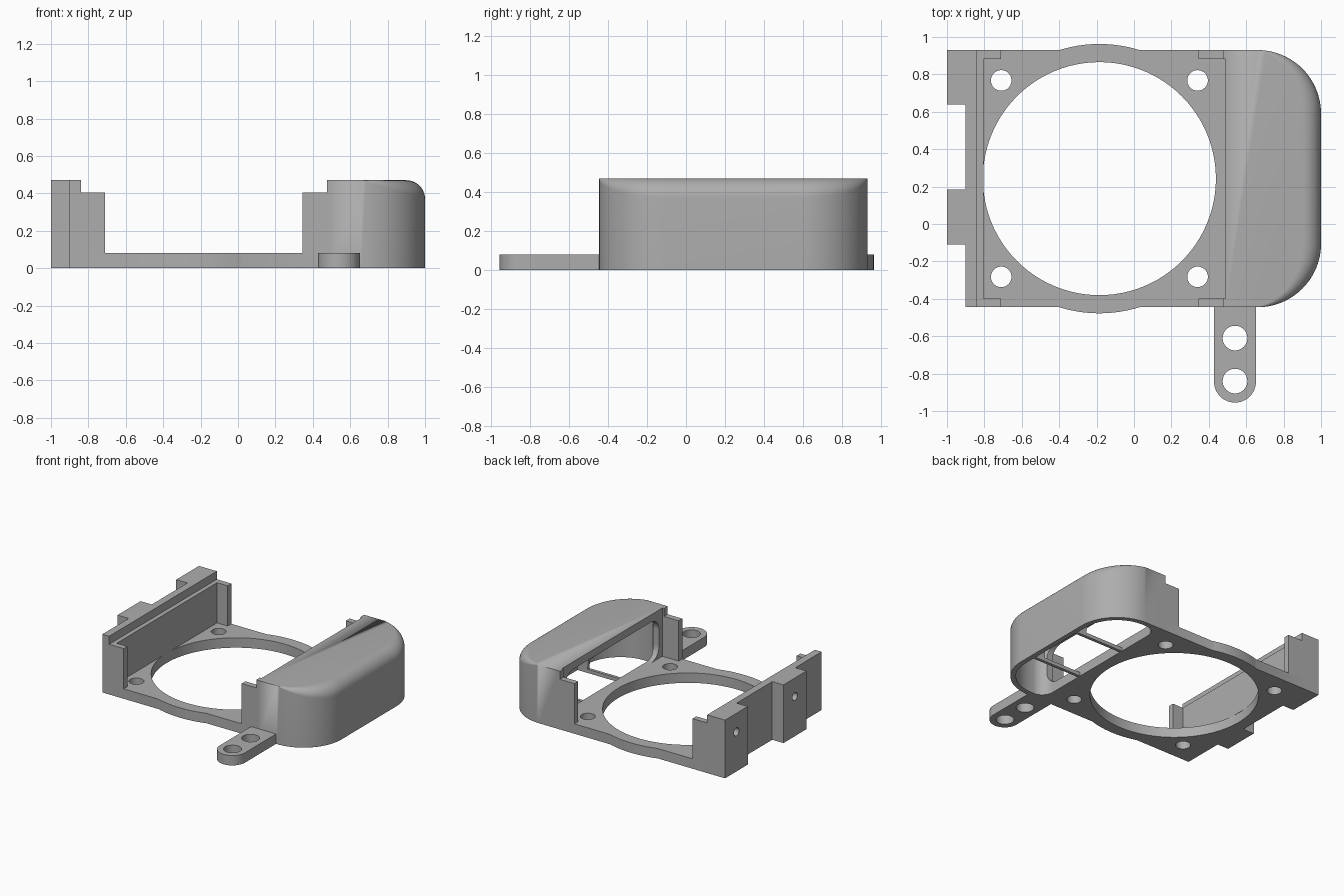
import bpy, bmesh
from math import sin, cos, pi, radians, asin
from mathutils import Vector

cube = bpy.data.objects.get("Cube")
if cube:
    bpy.data.objects.remove(cube, do_unlink=True)

grey = bpy.data.materials.new("plain grey")
grey.use_nodes = True
COLOUR = (0.42, 0.42, 0.42, 1)
grey.diffuse_color = COLOUR
grey.node_tree.nodes["Principled BSDF"].inputs["Base Color"].default_value = COLOUR

FRONT, BACK, TOP, PLATE, STEP = -0.445, 0.93, 0.47, 0.08, 0.405
FAN_X, FAN_Y = -0.185, 0.2425
LIP = 0.047


def to_object(name, bm):
    bmesh.ops.remove_doubles(bm, verts=bm.verts, dist=1e-5)
    bmesh.ops.recalc_face_normals(bm, faces=bm.faces)
    mesh = bpy.data.meshes.new(name)
    bm.to_mesh(mesh)
    bm.free()
    mesh.materials.append(grey)
    obj = bpy.data.objects.new(name, mesh)
    bpy.context.collection.objects.link(obj)
    return obj


def prism(name, outline, low, high, axis="z"):
    """Extrude a closed 2D outline along an axis."""
    place = {"z": lambda a, b, c: (a, b, c),
             "y": lambda a, b, c: (a, c, b),
             "x": lambda a, b, c: (c, a, b)}[axis]
    bm = bmesh.new()
    face = bm.faces.new([bm.verts.new(place(a, b, low)) for a, b in outline])
    new = bmesh.ops.extrude_face_region(bm, geom=[face])["geom"]
    shift = Vector(place(0, 0, high - low))
    bmesh.ops.translate(bm, vec=shift,
                        verts=[v for v in new if isinstance(v, bmesh.types.BMVert)])
    return to_object(name, bm)


def arc(cx, cy, r, start, end, steps=16):
    """Points on an arc, angles in degrees."""
    angles = [radians(start + (end - start) * i / steps) for i in range(steps + 1)]
    return [(cx + r * cos(a), cy + r * sin(a)) for a in angles]


def disc(cx, cy, r, steps=40):
    return arc(cx, cy, r, 0, 360, steps)[:-1]


def rect(x0, x1, y0, y1):
    return [(x0, y0), (x1, y0), (x1, y1), (x0, y1)]


def rounded(x0, x1, y0, y1, left, right):
    """Rectangle with separate corner radii at its low and high first axis."""
    return (arc(x1 - right, y0 + right, right, -90, 0)
            + arc(x1 - right, y1 - right, right, 0, 90)
            + arc(x0 + left, y1 - left, left, 90, 180)
            + arc(x0 + left, y0 + left, left, 180, 270))


def cut(obj, *cutters):
    for cutter in cutters:
        cutter.hide_render = True
        mod = obj.modifiers.new("cut", "BOOLEAN")
        mod.operation, mod.solver, mod.object = "DIFFERENCE", "EXACT", cutter
        bpy.context.view_layer.objects.active = obj
        bpy.ops.object.modifier_apply(modifier=mod.name)
        bpy.data.objects.remove(cutter, do_unlink=True)


def smooth(obj):
    bpy.ops.object.select_all(action="DESELECT")
    obj.select_set(True)
    bpy.context.view_layer.objects.active = obj
    bpy.ops.object.shade_smooth_by_angle(angle=radians(30))


# Base plate with bulged edges, large round opening and four corner holes
BULGE = 0.72
half = 90 - asin((BACK - FAN_Y) / BULGE) * 180 / pi
outline = ([(-0.9, FRONT)] + arc(FAN_X, FAN_Y, BULGE, 270 - half, 270 + half)
           + [(0.49, FRONT), (0.49, BACK)]
           + arc(FAN_X, FAN_Y, BULGE, 90 - half, 90 + half) + [(-0.9, BACK)])
plate = prism("base_plate", outline, 0, PLATE)
cut(plate, prism("cutter", disc(FAN_X, FAN_Y, 0.623, 96), -1, 1))
for sx in (-1, 1):
    for sy in (-1, 1):
        hole = disc(FAN_X + sx * 0.525, FAN_Y + sy * 0.525, 0.055)
        cut(plate, prism("cutter", hole, -1, 1))
smooth(plate)

# Stepped side wall
prism("side_wall", [(-0.9, PLATE), (-0.805, PLATE), (-0.805, STEP), (-0.84, STEP),
                    (-0.84, TOP), (-0.9, TOP)], FRONT, BACK, "y")

# Corner returns at both ends of the wall and of the hood
for side, y0, y1 in (("front", FRONT, FRONT + LIP), ("back", BACK - LIP, BACK)):
    prism(side + "_wall_return", rect(-0.805, -0.71, PLATE, STEP), y0, y1, "y")
    prism(side + "_hood_return",
          [(0.345, PLATE), (0.49, PLATE), (0.49, TOP), (0.475, TOP),
           (0.475, STEP), (0.345, STEP)], y0, y1, "y")

# Mounting blocks with screw holes
for name, y0, y1 in (("back_block", 0.64, BACK), ("middle_block", -0.11, 0.185)):
    block = prism(name, rect(-1, -0.9, y0, y1), 0, TOP)
    cut(block, prism("cutter", disc((y0 + y1) / 2, 0.32, 0.032, 24), -1.1, -0.91, "x"))
    smooth(block)

# Hood: rounded plan whose top fillet fades out along the sides
CORNER, FILLET, STEPS = 0.34, 0.1, 10
plan = [(0.49, FRONT, 0, -1)]
for cy, start in ((FRONT + CORNER, -90), (BACK - CORNER, 0)):
    for i in range(25):
        a = radians(start + 90 * i / 24)
        plan.append((1 - CORNER + CORNER * cos(a), cy + CORNER * sin(a), cos(a), sin(a)))
plan.append((0.49, BACK, 0, 1))

bm = bmesh.new()
rings = [[bm.verts.new((x, y, 0)) for x, y, nx, ny in plan]]
for k in range(STEPS + 1):
    a = pi / 2 * k / STEPS
    ring = []
    for x, y, nx, ny in plan:
        r = FILLET * max(nx, 0)
        inset = r * (1 - cos(a))
        ring.append(bm.verts.new((x - nx * inset, y - ny * inset, TOP - r * (1 - sin(a)))))
    rings.append(ring)
for low, high in zip(rings, rings[1:]):
    for i in range(len(plan) - 1):
        bm.faces.new((low[i], low[i + 1], high[i + 1], high[i]))
bm.faces.new(rings[0])
bm.faces.new(rings[-1])
bm.faces.new([r[0] for r in rings] + [r[-1] for r in reversed(rings)])
hood = to_object("hood", bm)
# Hollow it from below and open its inner wall
cut(hood,
    prism("cutter", rounded(0.53, 0.96, FRONT + 0.04, BACK - 0.04, 0.1, 0.3), -1, 0.36),
    prism("cutter", rounded(0.53, 0.9, FRONT + 0.04, BACK - 0.04, 0.1, 0.25), 0.3, 0.43),
    prism("cutter", rounded(FRONT + 0.09, BACK - 0.09, PLATE, 0.41, 0.1, 0.1),
          0.4, 0.6, "x"))
smooth(hood)

# Curved ribs inside the hood
rib = ([(0.5, 0), (0.97, 0), (0.97, 0.36), (0.92, 0.44), (0.5, 0.44)]
       + arc(0.5, 0.03, 0.37, 90, 0, 24) + [(0.5, 0.03)])
for name, y in (("front_rib", 0.0), ("back_rib", 0.48)):
    smooth(prism(name, rib, y - 0.012, y + 0.012, "y"))

# Mounting tab with two holes
tab = prism("mounting_tab",
            [(0.652, FRONT), (0.428, FRONT)] + arc(0.54, -0.843, 0.112, 180, 360, 24),
            0, PLATE)
for y in (-0.61, -0.84):
    cut(tab, prism("cutter", disc(0.54, y, 0.066), -1, 1))
smooth(tab)
